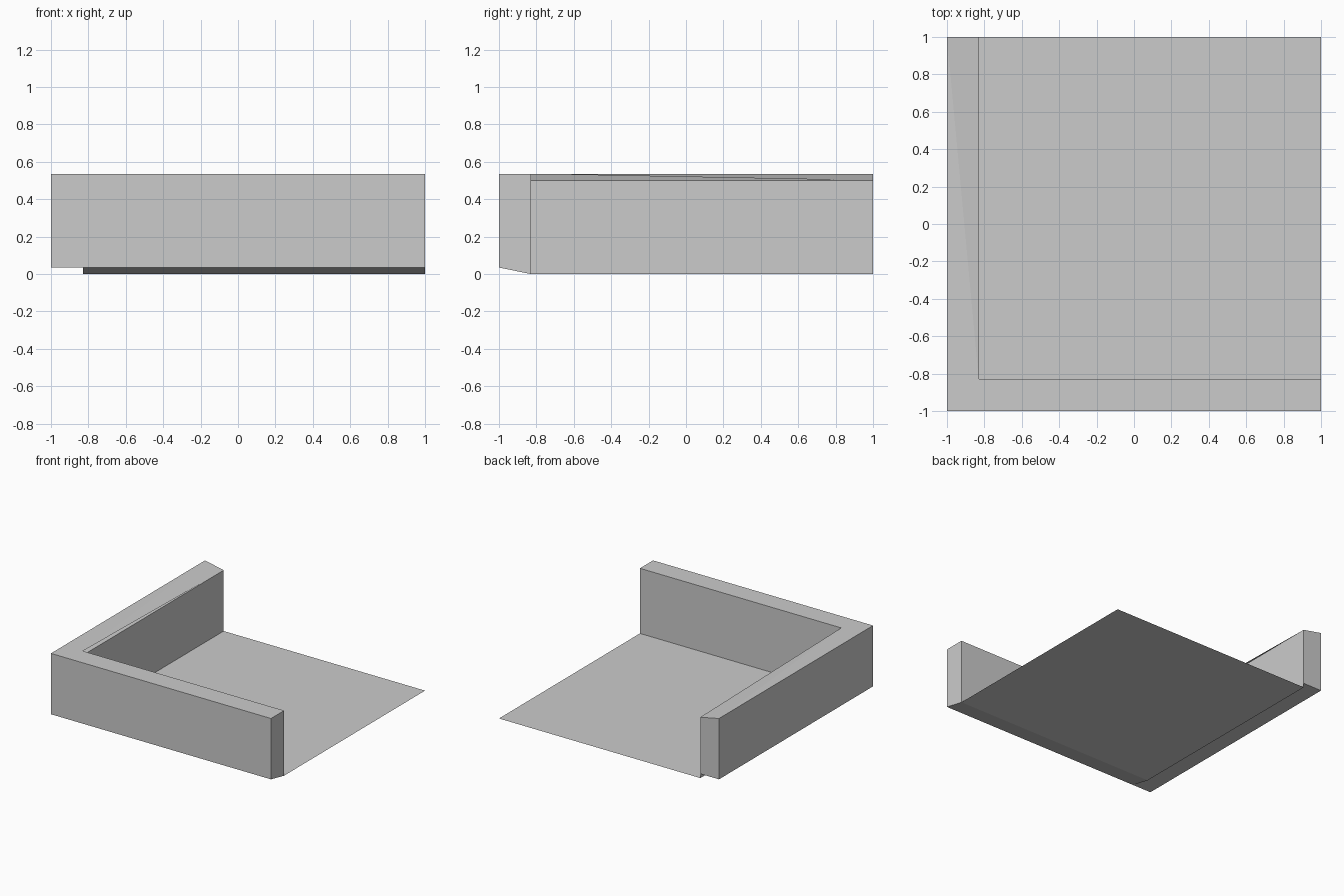
import bpy

if "Cube" in bpy.data.objects:
    bpy.data.objects.remove(bpy.data.objects["Cube"])

LO, HI, INNER = -1.0, 1.0, -0.83      # outer bounds and inner wall line
TOP, LIP, DROP = 0.535, 0.035, 0.5    # wall top, raised outer foot, lower inner top

gray = bpy.data.materials.new("plain_gray")
gray.diffuse_color = (0.6, 0.6, 0.6, 1)
gray.use_nodes = True
gray.node_tree.nodes["Principled BSDF"].inputs["Base Color"].default_value = gray.diffuse_color


def add_mesh(name, verts, faces):
    mesh = bpy.data.meshes.new(name)
    mesh.from_pydata(verts, [], faces)
    mesh.materials.append(gray)
    obj = bpy.data.objects.new(name, mesh)
    bpy.context.collection.objects.link(obj)
    return obj


def extrude_profile(name, profile, place, start, end):
    """Closed prism from a four-point section swept between two stations."""
    verts = [place(p, s) for s in (start, end) for p in profile]
    n = len(profile)
    faces = [(i, (i + 1) % n, (i + 1) % n + n, i + n) for i in range(n)]
    faces += [tuple(reversed(range(n))), tuple(range(n, 2 * n))]
    obj = add_mesh(name, verts, faces)
    import bmesh
    bm = bmesh.new()
    bm.from_mesh(obj.data)
    bmesh.ops.recalc_face_normals(bm, faces=bm.faces)
    bm.to_mesh(obj.data)
    bm.free()
    return obj


# floor sheet
add_mesh("floor", [(INNER, INNER, 0), (HI, INNER, 0), (HI, HI, 0), (INNER, HI, 0)],
         [(0, 1, 2, 3)])

# front wall with sloping underside
extrude_profile("front_wall", [(LO, LIP), (INNER, 0), (INNER, TOP), (LO, TOP)],
                lambda p, s: (s, p[0], p[1]), INNER, HI)

# left wall with inward sloping top
extrude_profile("left_wall", [(LO, LIP), (INNER, LIP), (INNER, DROP), (LO, TOP)],
                lambda p, s: (p[0], s, p[1]), INNER, HI)

# square corner block joining the walls
extrude_profile("corner_block", [(LO, LIP), (INNER, LIP), (INNER, TOP), (LO, TOP)],
                lambda p, s: (p[0], s, p[1]), LO, INNER)

# foot strip joining left wall to floor
add_mesh("left_foot", [(INNER, INNER, 0), (INNER, HI, 0), (INNER, HI, LIP), (INNER, INNER, LIP)],
         [(0, 1, 2, 3)])

# folded cap over the left wall
add_mesh("left_cap", [(LO, INNER, TOP), (INNER, INNER, TOP), (INNER, HI, DROP), (LO, HI, TOP)],
         [(0, 1, 3), (1, 2, 3)])
